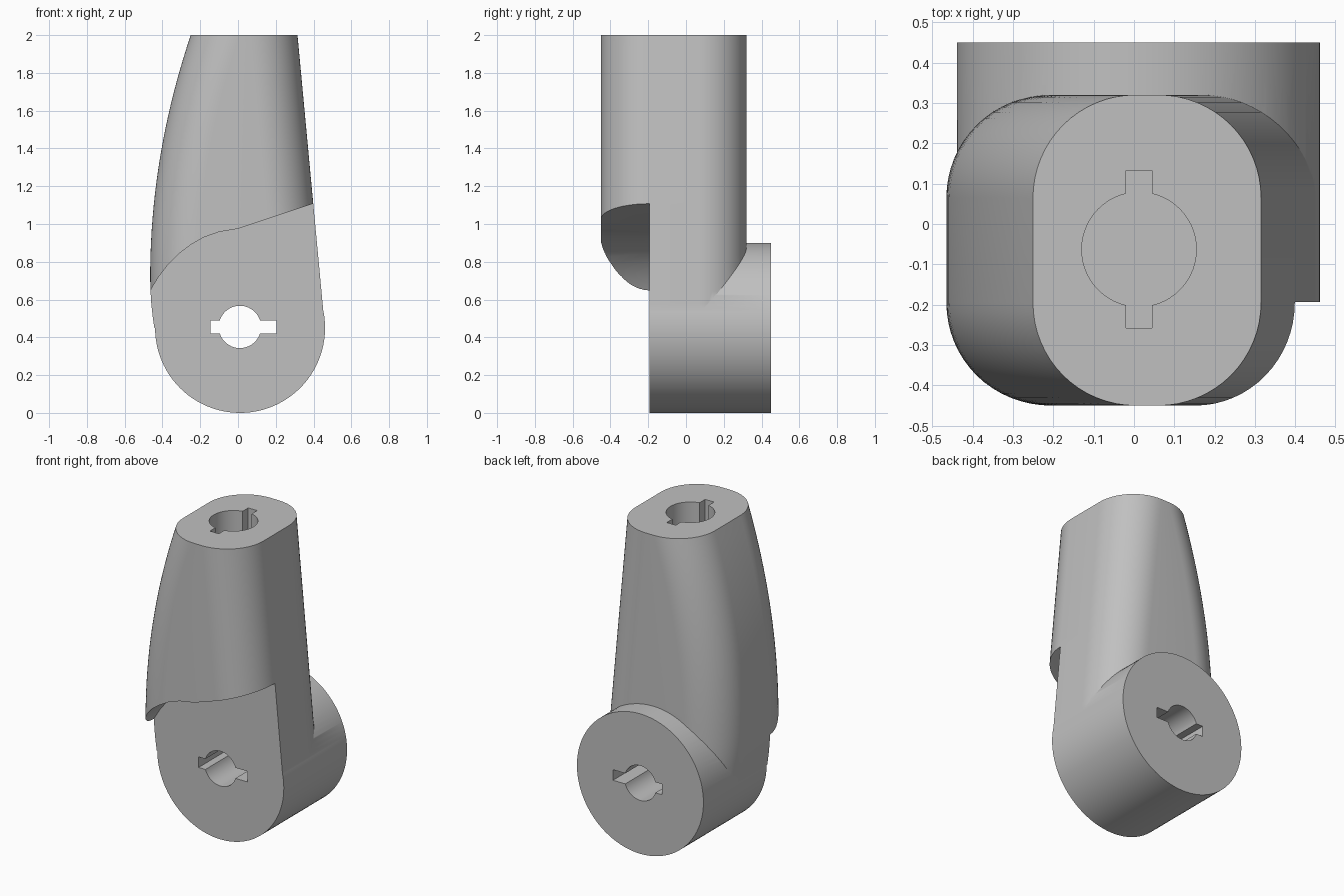
import bpy, bmesh
from math import sin, cos, pi, asin, radians

if "Cube" in bpy.data.objects:
    bpy.data.objects.remove(bpy.data.objects["Cube"])

grey = bpy.data.materials.new("mid grey")
grey.use_nodes = True
colour = (0.53, 0.53, 0.53, 1)
grey.diffuse_color = colour
grey.node_tree.nodes["Principled BSDF"].inputs["Base Color"].default_value = colour


def loft(name, rings):
    """Closed solid through rings of equal point count."""
    bm = bmesh.new()
    loops = [[bm.verts.new(p) for p in ring] for ring in rings]
    n = len(loops[0])
    for a, b in zip(loops, loops[1:]):
        for i in range(n):
            j = (i + 1) % n
            bm.faces.new((a[i], a[j], b[j], b[i]))
    bm.faces.new(loops[0])
    bm.faces.new(loops[-1])
    bmesh.ops.recalc_face_normals(bm, faces=bm.faces)
    mesh = bpy.data.meshes.new(name)
    bm.to_mesh(mesh)
    bm.free()
    mesh.materials.append(grey)
    obj = bpy.data.objects.new(name, mesh)
    bpy.context.collection.objects.link(obj)
    return obj


def prism_y(name, pts, y0, y1):
    return loft(name, [[(x, y, z) for x, z in pts] for y in (y0, y1)])


def arc(cx, cy, r, a0, a1, n):
    return [(cx + r * cos(a0 + (a1 - a0) * i / n),
             cy + r * sin(a0 + (a1 - a0) * i / n)) for i in range(n + 1)]


def rounded_box(x0, x1, y0, y1, r, n=16):
    pts = []
    corners = [(x1 - r, y1 - r), (x0 + r, y1 - r), (x0 + r, y0 + r), (x1 - r, y0 + r)]
    for k, (cx, cy) in enumerate(corners):
        pts += arc(cx, cy, r, k * pi / 2, (k + 1) * pi / 2, n)
    return pts


def keyhole(cx, cy, r, left, right, half):
    """Circle with a slot running out on both sides."""
    a = asin(half / r)
    return (arc(cx, cy, r, a, pi - a, 24)
            + [(left, cy + half), (left, cy - half)]
            + arc(cx, cy, r, pi + a, 2 * pi - a, 24)
            + [(right, cy - half), (right, cy + half)])


def combine(target, tool, operation):
    mod = target.modifiers.new(operation.title(), 'BOOLEAN')
    mod.operation, mod.solver, mod.object = operation, 'EXACT', tool
    bpy.context.view_layer.objects.active = target
    bpy.ops.object.modifier_apply(modifier=mod.name)
    bpy.data.objects.remove(tool)


# Tapering sleeve: bowed on one side, straight on the other
def sleeve_ring(z):
    bow = 0.131 if z > 0.72 else 0.3
    left = -0.465 + bow * (z - 0.72) ** 2
    right = 0.315 + 0.0935 * (2 - z)
    return [(x, y, z) for x, y in rounded_box(left, right, -0.45, 0.32, 0.255)]


levels = 24
limb = loft("limb", [sleeve_ring(0.45 + 1.55 * i / levels) for i in range(levels + 1)])

# Round joint hub at the bottom
hub = prism_y("hub", arc(0.011, 0.45, 0.45, 0, 2 * pi * 95 / 96, 95), -0.3, 0.45)
combine(limb, hub, 'UNION')

# Flat front recess below the curved cuff line
cuff = [(-0.6, 0.38), (-0.52, 0.54), (-0.46, 0.655), (-0.42, 0.72), (-0.37, 0.785),
        (-0.31, 0.845), (-0.25, 0.89), (-0.18, 0.93), (-0.1, 0.958), (0, 0.975),
        (0.4, 1.108), (0.6, 1.175)]
recess = prism_y("recess_cutter", cuff + [(0.6, -0.2), (-0.6, -0.2)], -0.7, -0.193)
combine(limb, recess, 'DIFFERENCE')

# Keyed hole through the hub
hub_hole = prism_y("hub_hole_cutter", keyhole(0.01, 0.455, 0.112, -0.145, 0.204, 0.034), -0.7, 0.7)
combine(limb, hub_hole, 'DIFFERENCE')

# Keyed socket in the top
socket = keyhole(-0.063, -0.0125, 0.142, -0.258, 0.132, 0.032)
socket_cutter = loft("socket_cutter", [[(-v, u, z) for u, v in socket] for z in (1.5, 2.2)])
combine(limb, socket_cutter, 'DIFFERENCE')

bpy.ops.object.select_all(action='DESELECT')
limb.select_set(True)
bpy.context.view_layer.objects.active = limb
bpy.ops.object.shade_smooth_by_angle(angle=radians(25))
